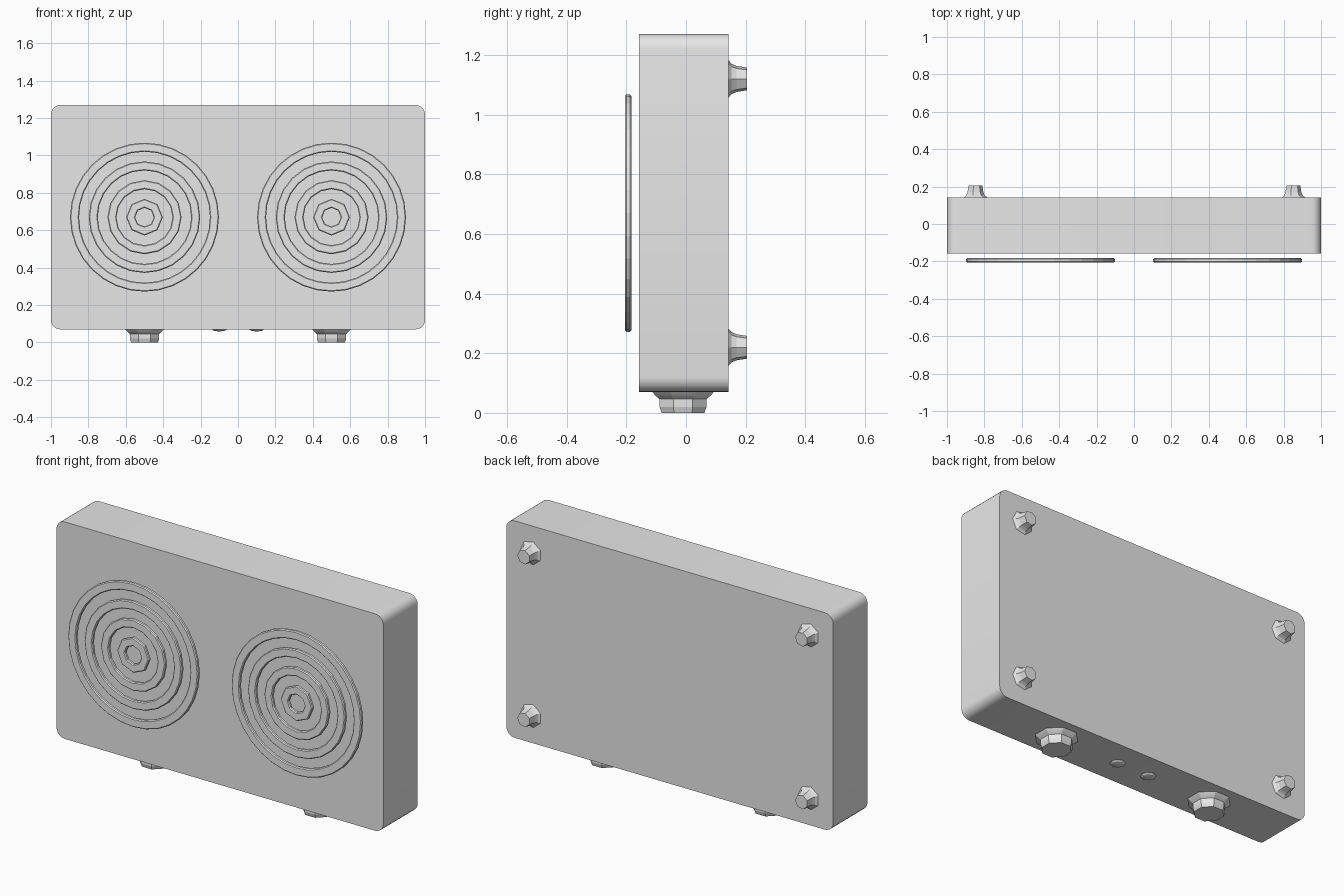
import bpy, bmesh
from math import pi, sin, cos
from mathutils import Matrix

cube = bpy.data.objects.get("Cube")
if cube:
    bpy.data.objects.remove(cube, do_unlink=True)

grey = bpy.data.materials.new("plain grey")
grey.use_nodes = True
grey.diffuse_color = (0.8, 0.8, 0.8, 1)
grey.node_tree.nodes["Principled BSDF"].inputs["Base Color"].default_value = (0.8, 0.8, 0.8, 1)

TO_FRONT = Matrix.Rotation(pi / 2, 4, 'X')    # local z -> -y
TO_BACK = Matrix.Rotation(-pi / 2, 4, 'X')    # local z -> +y
TO_BELOW = Matrix.Rotation(pi, 4, 'X')        # local z -> -z


def finish(name, bm, loc, rot=Matrix(), smooth=None):
    bmesh.ops.recalc_face_normals(bm, faces=bm.faces)
    bm.transform(rot)
    mesh = bpy.data.meshes.new(name)
    bm.to_mesh(mesh)
    bm.free()
    mesh.materials.append(grey)
    ob = bpy.data.objects.new(name, mesh)
    ob.location = loc
    bpy.context.collection.objects.link(ob)
    if smooth:
        bpy.ops.object.select_all(action='DESELECT')
        ob.select_set(True)
        bpy.context.view_layer.objects.active = ob
        bpy.ops.object.shade_smooth_by_angle(angle=smooth)
    return ob


def lathe(name, profile, sides, loc, rot, closed=False, smooth=None, turn=0):
    """Spin (radius, height) points round local z; open profiles get a flat cap."""
    bm = bmesh.new()
    rings = [[bm.verts.new((r * cos(turn + 2 * pi * i / sides),
                            r * sin(turn + 2 * pi * i / sides), h))
              for i in range(sides)] for r, h in profile]
    pairs = list(zip(rings, rings[1:]))
    if closed:
        pairs.append((rings[-1], rings[0]))
    else:
        bm.faces.new(rings[-1])
    for a, b in pairs:
        for i in range(sides):
            j = (i + 1) % sides
            bm.faces.new((a[i], a[j], b[j], b[i]))
    return finish(name, bm, loc, rot, smooth)


# Body: box with its four long corners rounded
bm = bmesh.new()
bmesh.ops.create_cube(bm, size=1, matrix=Matrix.Diagonal((2, 0.3, 1.2, 1)))
corners = [e for e in bm.edges if abs(e.verts[0].co.y - e.verts[1].co.y) > 0.1]
bmesh.ops.bevel(bm, geom=corners, offset=0.05, segments=5, profile=0.5, affect='EDGES')
finish("body", bm, (0, -0.008, 0.67), smooth=0.6)

# Heating coils: four flat concentric rings each, floating before the body
for side, x in (("right", -0.5), ("left", 0.5)):
    for n, sides in enumerate((8, 16, 24, 32)):
        inner = 0.05 + 0.1 * n
        outer = inner + 0.048
        b = 0.005
        ring = [(inner, b), (inner + b, 0), (outer - b, 0), (outer, b),
                (outer, 0.022 - b), (outer - b, 0.022), (inner + b, 0.022), (inner, 0.022 - b)]
        lathe(f"{side}_coil_ring_{n + 1}", ring, sides, (x, -0.183, 0.67), TO_FRONT, closed=True)

    # Control knob and indicator lamp on the underside
    knob = [(0.112, 0), (0.1, 0.012), (0.085, 0.024), (0.085, 0.05), (0.078, 0.07)]
    lathe(side + "_knob", knob, 8, (x, -0.01, 0.07), TO_BELOW, turn=pi / 8)
    lamp = [(0.04, 0), (0.03, 0.007), (0.012, 0.01)]
    lathe(side + "_indicator_lamp", lamp, 8, (x / 5, -0.008, 0.07), TO_BELOW)

    # Flared feet on the back
    foot = [(0.066, 0), (0.052, 0.012), (0.045, 0.028), (0.039, 0.064)]
    for level, z in (("lower", 0.22), ("upper", 1.12)):
        lathe(f"{level}_{side}_foot", foot, 7, (x * 1.7, 0.141, z), TO_BACK)
